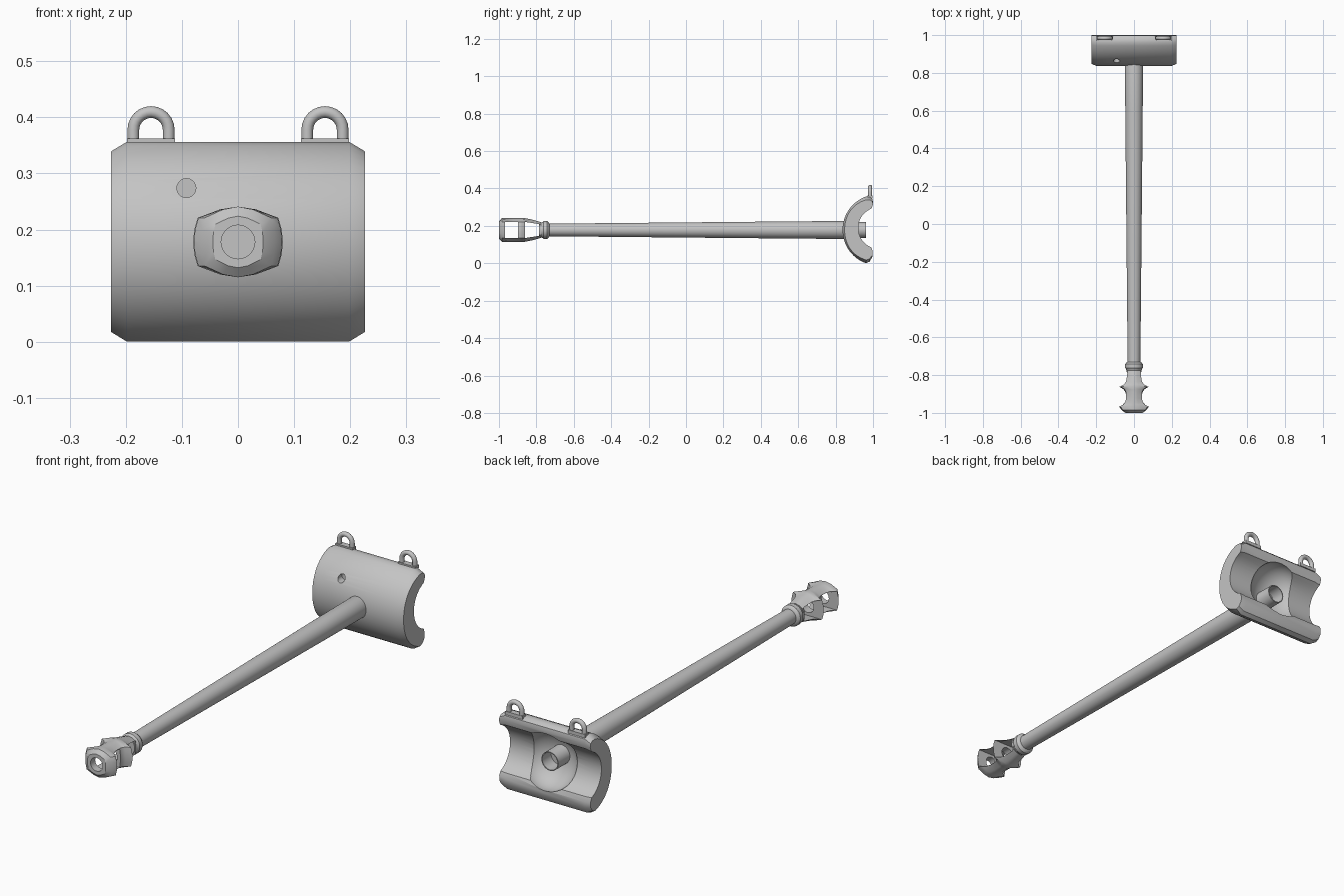
import bpy, bmesh, math
from mathutils import Matrix, Vector

if "Cube" in bpy.data.objects:
    bpy.data.objects.remove(bpy.data.objects["Cube"])

AXIS_Z = 0.178
grey = bpy.data.materials.new("gun grey")
grey.diffuse_color = (0.55, 0.55, 0.55, 1)
grey.use_nodes = True
grey.node_tree.nodes["Principled BSDF"].inputs["Base Color"].default_value = grey.diffuse_color


def finish(name, bm, smooth=True):
    bmesh.ops.recalc_face_normals(bm, faces=bm.faces)
    me = bpy.data.meshes.new(name)
    bm.to_mesh(me)
    bm.free()
    ob = bpy.data.objects.new(name, me)
    bpy.context.collection.objects.link(ob)
    me.materials.append(grey)
    if smooth:
        shade(ob)
    return ob


def shade(ob):
    bpy.ops.object.select_all(action='DESELECT')
    ob.select_set(True)
    bpy.context.view_layer.objects.active = ob
    bpy.ops.object.shade_smooth_by_angle(angle=math.radians(35))


def loft(name, rings, closed=False, smooth=True):
    """Skin a list of equal-length rings; cap the ends unless closed."""
    bm = bmesh.new()
    vs = [[bm.verts.new(p) for p in r] for r in rings]
    n = len(vs[0])
    pairs = list(zip(vs, vs[1:])) + ([(vs[-1], vs[0])] if closed else [])
    for a, b in pairs:
        for i in range(n):
            j = (i + 1) % n
            bm.faces.new((a[i], a[j], b[j], b[i]))
    if not closed:
        bm.faces.new(vs[0])
        bm.faces.new(vs[-1])
    return finish(name, bm, smooth)


def lathe(name, profile, closed=False, seg=32, x=0.0, z=AXIS_Z):
    """Turn (y, radius) points around an axis along y."""
    rings = [[(x + r * math.cos(2 * math.pi * k / seg), y,
               z + r * math.sin(2 * math.pi * k / seg)) for k in range(seg)]
             for y, r in profile]
    return loft(name, rings, closed)


def cut(ob, cutters):
    for c in cutters:
        m = ob.modifiers.new("cut", 'BOOLEAN')
        m.operation = 'DIFFERENCE'
        m.solver = 'EXACT'
        m.object = c
        bpy.context.view_layer.objects.active = ob
        bpy.ops.object.modifier_apply(modifier=m.name)
        bpy.data.objects.remove(c)
    shade(ob)


# Barrel: tapered tube with a blind bore at the muzzle and an open breech end
lathe("barrel", [(-0.60, 0.022), (-0.765, 0.022), (-0.765, 0.033), (-0.70, 0.034),
                 (0.58, 0.046), (0.85, 0.048), (0.88, 0.042), (0.963, 0.042),
                 (0.963, 0.038), (0.90, 0.038)])

# Collar behind the muzzle brake
lathe("muzzle_collar", [(-0.785, 0.038), (-0.768, 0.042), (-0.762, 0.047), (-0.742, 0.047),
                        (-0.735, 0.042), (-0.73, 0.033)])

# Muzzle brake: lofted body with two flared baffles
quarter = [(1, 0), (0.975, 0.35), (0.9, 0.68), (0.4, 0.92)]
outline = quarter + [(0, 1)] + [(-a, b) for a, b in quarter[::-1]]
outline += [(-a, -b) for a, b in outline[1:-1]]
stations = [(-1.0, 0.045, 0.046), (-0.985, 0.066, 0.063), (-0.965, 0.08, 0.063),
            (-0.957, 0.066, 0.063), (-0.945, 0.053, 0.063), (-0.925, 0.046, 0.063),
            (-0.89, 0.046, 0.063), (-0.875, 0.055, 0.063), (-0.86, 0.08, 0.063),
            (-0.85, 0.06, 0.061), (-0.835, 0.047, 0.058), (-0.81, 0.042, 0.052),
            (-0.775, 0.040, 0.042)]
brake = loft("muzzle_brake", [[(a * w, y, AXIS_Z + b * h) for a, b in outline]
                              for y, w, h in stations])
bore = lathe("bore_cutter", [(-1.05, 0.03), (-0.77, 0.03)])


def window(y0, y1, h0, h1):
    pts = [(y0, -h0), (y1, -h1), (y1, h1), (y0, h0)]
    return loft("window_cutter", [[(x, y, AXIS_Z + z) for y, z in pts]
                                  for x in (-0.2, 0.2)], smooth=False)


cut(brake, [window(-0.967, -0.897, 0.042, 0.042), window(-0.86, -0.782, 0.043, 0.031), bore])


# Mantlet: crescent section extruded sideways, with chamfered ends
def crescent(x, inset):
    pts = []
    mid = 0.1785
    for i in range(25):
        t = math.radians(-70 + 140 * i / 24)
        y, z = 1.026 - 0.189 * math.cos(t), mid + 0.1895 * math.sin(t)
        pts.append((y + 0.011 * inset * math.cos(t), z))
    pts += [(0.985, 0.354), (0.997, 0.343), (1.0, 0.325), (0.992, 0.298)]
    for i in range(1, 16):
        t = math.radians(66 - 132 * i / 16)
        pts.append((1.038 - 0.117 * math.cos(t), 0.189 + 0.117 * math.sin(t)))
    pts += [(0.99, 0.083), (0.998, 0.062), (0.997, 0.035), (0.982, 0.009)]
    # pull the outer rim inward at the end faces
    out = []
    for y, z in pts:
        k = min(1, abs(z - mid) / 0.178) ** 3
        out.append((x, y, z - math.copysign(0.017 * inset * k, z - mid)))
    return out


mantlet = loft("mantlet", [crescent(x, i) for x, i in
                           ((-0.226, 1), (-0.198, 0), (0.198, 0), (0.226, 1))])

# Bowl around the breech and blind sight hole
bm = bmesh.new()
bmesh.ops.create_uvsphere(bm, u_segments=40, v_segments=20, radius=1)
bmesh.ops.transform(bm, verts=bm.verts, matrix=Matrix.Translation((0, 0.98, 0.187))
                    @ Matrix.Diagonal((0.13, 0.105, 0.13, 1)))
bowl = finish("bowl_cutter", bm)
sight = lathe("sight_cutter", [(0.7, 0.017), (0.89, 0.017)], seg=20, x=-0.092, z=0.274)
cut(mantlet, [bowl, sight])

# Lifting eyes: round bar bent into an arch on a small base plate
for side, cx in (("left", -0.155), ("right", 0.155)):
    path = [(-0.0315, 0.355, 0)]
    path += [(-0.0315 * math.cos(math.pi * i / 12), 0.378 + 0.0315 * math.sin(math.pi * i / 12),
              math.pi * i / 12) for i in range(13)]
    path += [(0.0315, 0.355, math.pi)]
    rings = []
    for px, pz, a in path:
        ring = []
        for k in range(12):
            t = 2 * math.pi * k / 12
            d = 0.0105 * math.cos(t)
            ring.append((cx + px - d * math.cos(a), 0.984 + 0.0105 * math.sin(t),
                         pz + d * math.sin(a)))
        rings.append(ring)
    loft("lifting_eye_" + side, rings)
    bm = bmesh.new()
    bmesh.ops.create_cube(bm, size=1)
    bmesh.ops.transform(bm, verts=bm.verts, matrix=Matrix.Translation((cx, 0.983, 0.355))
                        @ Matrix.Diagonal((0.086, 0.026, 0.015, 1)))
    finish("eye_base_" + side, bm, smooth=False)
